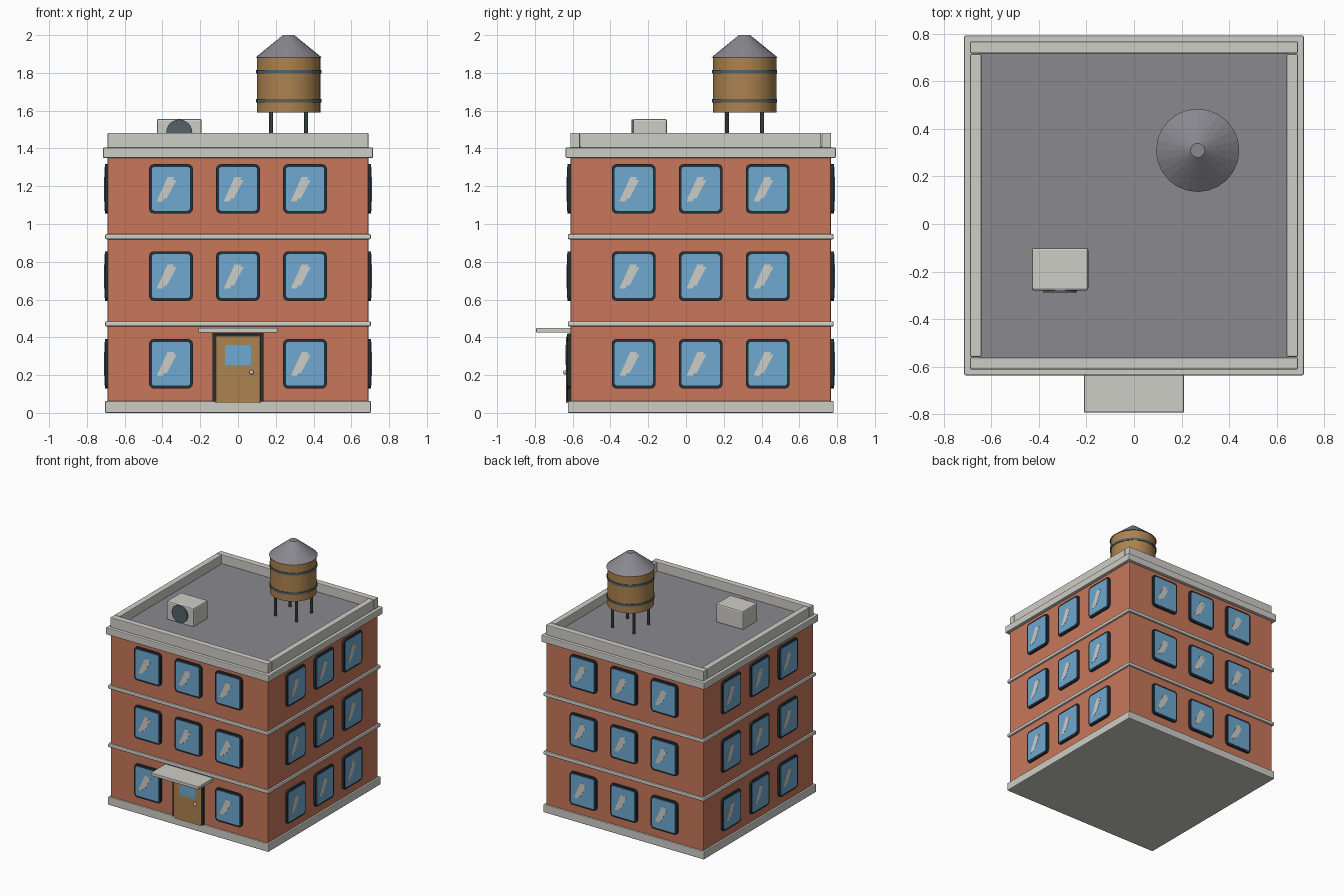
import bpy, bmesh, math
from mathutils import Matrix, Vector

if "Cube" in bpy.data.objects:
    bpy.data.objects.remove(bpy.data.objects["Cube"])

CY = 0.078          # building centre in y
HALF = 0.69         # half width of the brick body


def srgb(r, g, b):
    lin = lambda c: c / 12.92 if c <= 0.04045 else ((c + 0.055) / 1.055) ** 2.4
    return (lin(r / 255), lin(g / 255), lin(b / 255), 1)


def material(name, *rgb):
    m = bpy.data.materials.new(name)
    m.diffuse_color = srgb(*rgb)
    m.use_nodes = True
    m.node_tree.nodes["Principled BSDF"].inputs["Base Color"].default_value = m.diffuse_color
    return m


BRICK = material("brick", 200, 119, 91)
STONE = material("pale stone", 206, 205, 198)
ROOF = material("roof grey", 138, 136, 143)
DARK = material("dark frame", 38, 48, 56)
GLASS = material("blue glass", 110, 168, 208)
WOOD = material("wood", 173, 131, 80)
METAL = material("slate metal", 84, 98, 102)


def finish(name, bm, mat, smooth=False):
    bmesh.ops.recalc_face_normals(bm, faces=bm.faces)
    me = bpy.data.meshes.new(name)
    bm.to_mesh(me)
    bm.free()
    ob = bpy.data.objects.new(name, me)
    bpy.context.collection.objects.link(ob)
    me.materials.append(mat)
    if smooth:
        bpy.ops.object.select_all(action='DESELECT')
        ob.select_set(True)
        bpy.context.view_layer.objects.active = ob
        bpy.ops.object.shade_smooth_by_angle(angle=math.radians(35))
    return ob


def box(name, lo, hi, mat, bevel=0.0, corner=0.0):
    """Box between two corners; corner rounds only the edges running along y."""
    lo, hi = Vector(lo), Vector(hi)
    bm = bmesh.new()
    bmesh.ops.create_cube(bm, size=1)
    for v in bm.verts:
        v.co = Vector([(lo[i] + hi[i]) / 2 + v.co[i] * (hi[i] - lo[i]) for i in range(3)])
    if corner:
        edges = [e for e in bm.edges if abs(e.verts[0].co.y - e.verts[1].co.y) > 1e-5]
        bmesh.ops.bevel(bm, geom=edges, offset=corner, segments=3, profile=0.5, affect='EDGES')
    elif bevel:
        bmesh.ops.bevel(bm, geom=list(bm.edges), offset=bevel, segments=2, profile=0.5, affect='EDGES')
    return finish(name, bm, mat)


def slab(name, half, z0, z1, mat, bevel):
    return box(name, (-half, CY - half, z0), (half, CY + half, z1), mat, bevel)


def cone(name, loc, r1, r2, depth, mat, sides=24, smooth=True, rot=None):
    bm = bmesh.new()
    m = Matrix.Translation(loc) @ (rot or Matrix())
    bmesh.ops.create_cone(bm, cap_ends=True, segments=sides, radius1=r1, radius2=r2,
                          depth=depth, matrix=m)
    return finish(name, bm, mat, smooth)


# Brick body with stone bands
slab("brick_body", HALF, 0.01, 1.38, BRICK, 0.008)
slab("base_course", 0.704, 0.0, 0.063, STONE, 0.006)
slab("lower_band", 0.704, 0.457, 0.485, STONE, 0.008)
slab("upper_band", 0.704, 0.919, 0.947, STONE, 0.008)
slab("cornice", 0.715, 1.35, 1.405, STONE, 0.006)
slab("roof_deck", 0.65, 1.39, 1.412, ROOF, 0)

# Parapet walls
for name, s in (("front_parapet", -1), ("back_parapet", 1)):
    y0, y1 = sorted((CY + s * HALF, CY + s * 0.64))
    box(name, (-HALF, y0, 1.40), (HALF, y1, 1.483), STONE, 0.005)
for name, s in (("left_parapet", -1), ("right_parapet", 1)):
    x0, x1 = sorted((s * HALF, s * 0.642))
    box(name, (x0, CY - 0.637, 1.40), (x1, CY + 0.637, 1.483), STONE, 0.005)


# Windows: frame, pane and two slanted glints, modelled facing -y then placed
def glint_mesh():
    bm = bmesh.new()
    for b0, b1, zb, t0, t1, zt in ((-0.076, -0.044, -0.066, -0.018, 0.018, 0.062),
                                   (-0.040, -0.022, -0.050, 0.012, 0.030, 0.048)):
        vs = [bm.verts.new((x, -0.0195, z)) for x, z in ((b0, zb), (b1, zb), (t1, zt), (t0, zt))]
        f = bm.faces.new(vs)
        bmesh.ops.recalc_face_normals(bm, faces=[f])
        ext = bmesh.ops.extrude_face_region(bm, geom=[f])
        for v in ext["geom"]:
            if isinstance(v, bmesh.types.BMVert):
                v.co.y += 0.003
    return finish("window_glint", bm, STONE)


parts = [box("window_frame", (-0.116, -0.015, -0.131), (0.116, 0.01, 0.131), DARK, corner=0.025),
         box("window_pane", (-0.101, -0.018, -0.116), (0.101, 0.0, 0.116), GLASS, corner=0.014),
         glint_mesh()]
walls = ("front", "right", "back", "left")
for k, wall in enumerate(walls):
    turn = Matrix.Translation((0, CY, 0)) @ Matrix.Rotation(k * math.pi / 2, 4, 'Z')
    for row, z in enumerate((0.26, 0.724, 1.186)):
        for col, x in enumerate((-0.355, 0, 0.355)):
            if wall == "front" and row == 0 and col == 1:
                continue        # the door goes here
            for p in parts:
                ob = bpy.data.objects.new(f"{wall}_{p.name}_{row}{col}", p.data)
                ob.matrix_world = turn @ Matrix.Translation((x, -HALF, z))
                bpy.context.collection.objects.link(ob)
for p in parts:
    bpy.data.objects.remove(p)

# Door, its window, knob and canopy
FY = CY - HALF
box("door_frame", (-0.136, FY - 0.017, 0.06), (0.136, FY + 0.01, 0.42), DARK, 0.004)
box("door", (-0.118, FY - 0.022, 0.052), (0.118, FY, 0.405), WOOD, 0.004)
box("door_window", (-0.069, FY - 0.025, 0.254), (0.069, FY - 0.018, 0.36), GLASS)
bm = bmesh.new()
bmesh.ops.create_uvsphere(bm, u_segments=12, v_segments=8, radius=0.012,
                          matrix=Matrix.Translation((0.072, FY - 0.027, 0.214)))
finish("door_knob", bm, STONE, True)
box("door_canopy", (-0.21, -0.793, 0.425), (0.21, FY + 0.01, 0.45), STONE, 0.004)

# Rooftop cooling unit with round fan
box("cooling_unit", (-0.43, -0.28, 1.405), (-0.192, -0.1, 1.556), STONE, 0.01)
cone("cooling_fan", (-0.311, -0.281, 1.484), 0.069, 0.069, 0.014, METAL,
     rot=Matrix.Rotation(math.pi / 2, 4, 'X'))

# Water tank on four legs
TX, TY = 0.268, 0.31
for sx in (-1, 1):
    for sy in (-1, 1):
        cone("tank_leg", (TX + sx * 0.093, TY + sy * 0.093, 1.505), 0.011, 0.011, 0.19, METAL, 10)
cone("tank_barrel", (TX, TY, 1.737), 0.168, 0.168, 0.296, WOOD)
for z in (1.652, 1.806):
    cone("tank_hoop", (TX, TY, z), 0.173, 0.173, 0.018, METAL)
cone("tank_roof", (TX, TY, 1.941), 0.175, 0.03, 0.118, ROOF, smooth=False)
